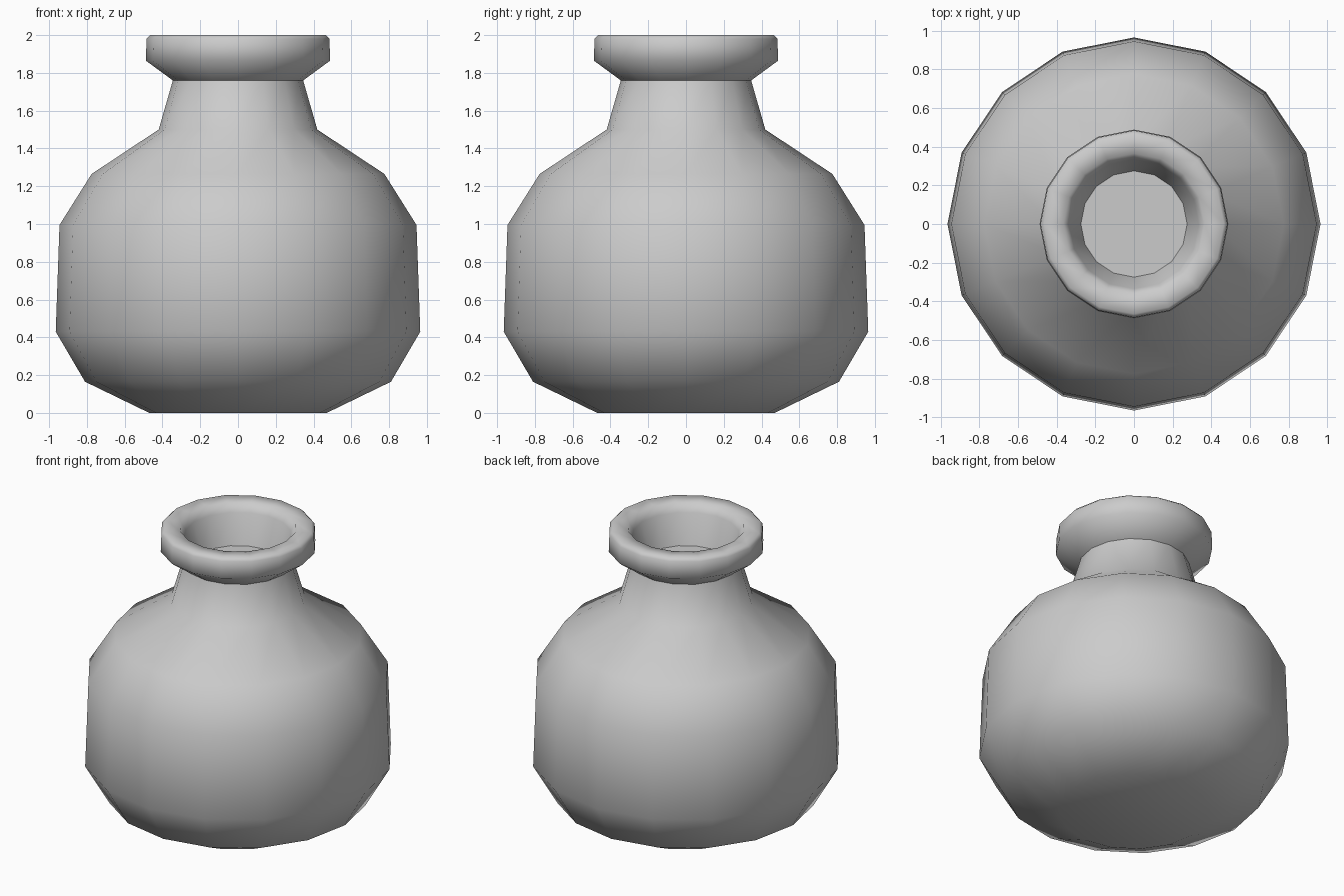
import bpy, bmesh, math

if "Cube" in bpy.data.objects:
    bpy.data.objects.remove(bpy.data.objects["Cube"])

SIDES = 16

# (radius, height) from the base, up the outside, over the rim, down to the inner floor
PROFILE = [(0.47, 0), (0.81, 0.165), (0.965, 0.43), (0.945, 0.995), (0.775, 1.265),
           (0.42, 1.5), (0.345, 1.76), (0.488, 1.865), (0.484, 1.98), (0.465, 2.0),
           (0.365, 1.995), (0.335, 1.94), (0.275, 1.74)]


def lathe(name, profile, sides):
    bm = bmesh.new()
    rings = [[bm.verts.new((r * math.cos(2 * math.pi * i / sides),
                            r * math.sin(2 * math.pi * i / sides), z))
              for i in range(sides)] for r, z in profile]
    for a, b in zip(rings, rings[1:]):
        for i in range(sides):
            j = (i + 1) % sides
            bm.faces.new((a[i], a[j], b[j], b[i]))
    # closed base and inner floor
    bm.faces.new(rings[0][::-1])
    bm.faces.new(rings[-1])
    mesh = bpy.data.meshes.new(name)
    bm.to_mesh(mesh)
    bm.free()
    obj = bpy.data.objects.new(name, mesh)
    bpy.context.collection.objects.link(obj)
    return obj


# round flask with flared lip
flask = lathe("flask_body", PROFILE, SIDES)
bpy.context.view_layer.objects.active = flask
flask.select_set(True)
bpy.ops.object.shade_smooth_by_angle(angle=math.radians(60))
